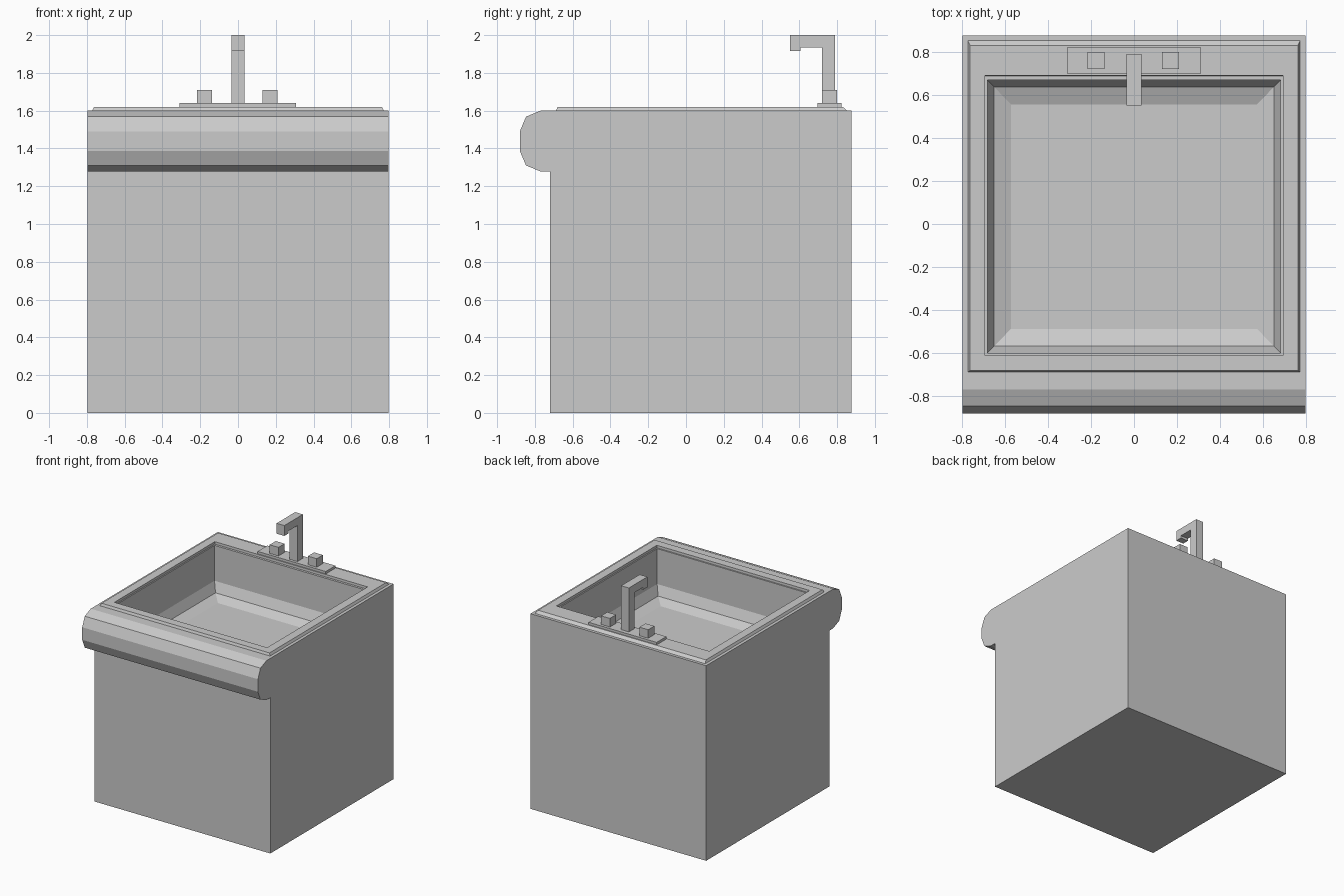
import bpy, bmesh

if "Cube" in bpy.data.objects:
    bpy.data.objects.remove(bpy.data.objects["Cube"])


def make_object(name, bm):
    mesh = bpy.data.meshes.new(name)
    bm.to_mesh(mesh)
    bm.free()
    obj = bpy.data.objects.new(name, mesh)
    bpy.context.collection.objects.link(obj)
    return obj


def extrude_profile(name, points, half_width, open_top=None):
    """Extrude a (y, z) outline along x, optionally leaving the face at height open_top out."""
    bm = bmesh.new()
    left = [bm.verts.new((-half_width, y, z)) for y, z in points]
    right = [bm.verts.new((half_width, y, z)) for y, z in points]
    bm.faces.new(left)
    bm.faces.new(right[::-1])
    n = len(points)
    for i in range(n):
        j = (i + 1) % n
        if open_top is not None and points[i][1] == points[j][1] == open_top:
            continue
        bm.faces.new((left[i], right[i], right[j], left[j]))
    bmesh.ops.recalc_face_normals(bm, faces=bm.faces)
    return make_object(name, bm)


def box(name, x0, x1, y0, y1, z0, z1):
    pts = [(y0, z0), (y1, z0), (y1, z1), (y0, z1)]
    obj = extrude_profile(name, pts, (x1 - x0) / 2)
    obj.location.x = (x0 + x1) / 2
    return obj


# Cabinet with rounded front lip; the top is closed by the basin part
extrude_profile("cabinet", [
    (0.877, 0), (0.877, 1.6), (-0.77, 1.6), (-0.847, 1.568), (-0.88, 1.49),
    (-0.88, 1.387), (-0.847, 1.31), (-0.77, 1.278), (-0.72, 1.278), (-0.72, 0),
], 0.797, open_top=1.6)

# Counter, raised rim and round-bottomed basin: nested rectangles (half x, front y, back y, z)
loops = [
    (0.797, -0.77, 0.877, 1.60),
    (0.772, -0.688, 0.853, 1.60),
    (0.762, -0.68, 0.83, 1.62),
    (0.693, -0.612, 0.69, 1.62),
    (0.692, -0.611, 0.689, 1.60),
    (0.682, -0.600, 0.670, 1.60),
    (0.682, -0.600, 0.670, 1.31),
    (0.65, -0.567, 0.637, 1.232),
    (0.572, -0.488, 0.556, 1.20),
]
bm = bmesh.new()
rings = [[bm.verts.new(p) for p in ((-x, f, z), (x, f, z), (x, b, z), (-x, b, z))]
         for x, f, b, z in loops]
for outer, inner in zip(rings, rings[1:]):
    for i in range(4):
        j = (i + 1) % 4
        bm.faces.new((outer[i], outer[j], inner[j], inner[i]))
bm.faces.new(rings[-1])
make_object("basin", bm)

# Faucet plate and two handles
box("faucet_plate", -0.31, 0.308, 0.697, 0.823, 1.62, 1.64)
for side, x in (("left", -0.177), ("right", 0.17)):
    box(f"{side}_handle", x - 0.04, x + 0.04, 0.72, 0.80, 1.64, 1.71)

# Faucet: stem, arm and down-turned spout
extrude_profile("faucet", [
    (0.72, 1.64), (0.79, 1.64), (0.79, 2.0), (0.55, 2.0),
    (0.55, 1.915), (0.605, 1.915), (0.605, 1.935), (0.72, 1.935),
], 0.035)
